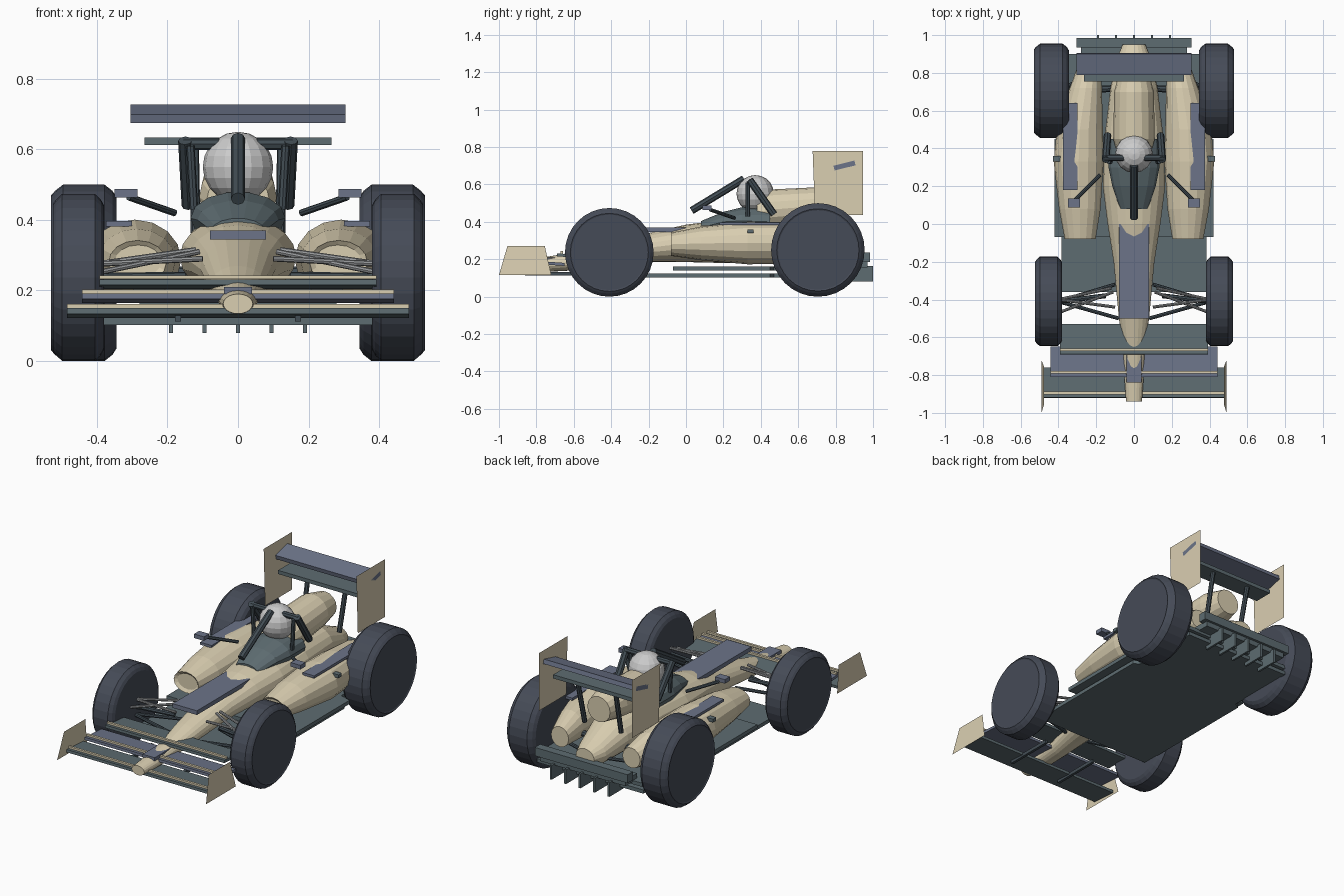
import bpy, bmesh
from math import cos, sin, pi, radians
from mathutils import Vector, Matrix

if "Cube" in bpy.data.objects:
    bpy.data.objects.remove(bpy.data.objects["Cube"])


def mat(name, col):
    m = bpy.data.materials.new(name)
    m.diffuse_color = (*col, 1)
    m.use_nodes = True
    m.node_tree.nodes["Principled BSDF"].inputs["Base Color"].default_value = m.diffuse_color
    return m


CREAM = mat("cream", (0.70, 0.62, 0.44))
SLATE = mat("slate", (0.11, 0.15, 0.165))
BLUE = mat("blue_grey", (0.15, 0.175, 0.25))
DARK = mat("dark_slate", (0.055, 0.075, 0.09))
TYRE = mat("tyre", (0.06, 0.07, 0.095))
METAL = mat("metal", (0.3, 0.31, 0.32))
WHITE = mat("white", (0.9, 0.9, 0.9))


def finish(name, bm, material):
    bmesh.ops.recalc_face_normals(bm, faces=bm.faces)
    me = bpy.data.meshes.new(name)
    bm.to_mesh(me)
    bm.free()
    me.materials.append(material)
    ob = bpy.data.objects.new(name, me)
    bpy.context.collection.objects.link(ob)
    return ob


def box(name, x0, x1, y0, y1, z0, z1, material, tilt=0):
    bm = bmesh.new()
    bmesh.ops.create_cube(bm, size=1)
    c = Vector(((x0 + x1) / 2, (y0 + y1) / 2, (z0 + z1) / 2))
    m = (Matrix.Translation(c) @ Matrix.Rotation(radians(tilt), 4, 'X')
         @ Matrix.Diagonal((x1 - x0, y1 - y0, z1 - z0, 1)))
    bm.transform(m)
    return finish(name, bm, material)


def loft(name, rings, material, sides=16, along_x=False):
    """Elliptical rings (position, centre a, centre z, radius a, radius z)."""
    bm = bmesh.new()
    loops = []
    for p, a, z, ra, rz in rings:
        loop = []
        for i in range(sides):
            t = 2 * pi * i / sides
            u, w = a + ra * cos(t), z + rz * sin(t)
            loop.append(bm.verts.new((p, u, w) if along_x else (u, p, w)))
        loops.append(loop)
    for A, B in zip(loops, loops[1:]):
        for i in range(sides):
            j = (i + 1) % sides
            bm.faces.new((A[i], A[j], B[j], B[i]))
    bm.faces.new(loops[0])
    bm.faces.new(loops[-1])
    return finish(name, bm, material)


def rod(name, p, q, r, material, sides=8):
    p, q = Vector(p), Vector(q)
    d = q - p
    bm = bmesh.new()
    bmesh.ops.create_cone(bm, cap_ends=True, segments=sides, radius1=r, radius2=r, depth=d.length)
    bm.transform(Matrix.Translation((p + q) / 2) @ d.to_track_quat('Z', 'Y').to_matrix().to_4x4())
    return finish(name, bm, material)


def sheet(name, pts, material, height=0):
    bm = bmesh.new()
    f = bm.faces.new([bm.verts.new(p) for p in pts])
    if height:
        ext = bmesh.ops.extrude_face_region(bm, geom=[f])["geom"]
        bmesh.ops.translate(bm, vec=(0, 0, height), verts=[v for v in ext if isinstance(v, bmesh.types.BMVert)])
    return finish(name, bm, material)


# Central body from nose tip to gearbox
loft("body_tub", [(-.94, 0, .162, .042, .028), (-.8, 0, .168, .052, .036), (-.65, 0, .183, .06, .046),
                  (-.5, 0, .212, .08, .058), (-.2, 0, .262, .108, .078), (0, 0, .285, .14, .1),
                  (.2, 0, .295, .165, .115), (.45, 0, .3, .157, .12), (.72, 0, .29, .125, .11),
                  (.88, 0, .25, .09, .075), (.95, 0, .245, .06, .05)], CREAM, 20)
# Engine cover
loft("engine_cover", [(.38, 0, .45, .09, .085), (.45, 0, .465, .11, .108), (.7, 0, .485, .105, .1),
                      (.82, 0, .48, .075, .075)], CREAM)
# Cockpit surround
loft("cockpit_surround", [(.08, 0, .37, .075, .035), (.2, 0, .4, .115, .055), (.3, 0, .405, .135, .075),
                          (.45, 0, .4, .13, .08)], SLATE, 14)
# Nose panels
box("nose_top_panel", -.08, .08, -.5, 0, .345, .37, BLUE)
box("nose_tip_panel", -.04, .04, -.84, -.69, .19, .21, BLUE)

# Helmet
bm = bmesh.new()
bmesh.ops.create_uvsphere(bm, u_segments=16, v_segments=10, radius=.1)
bm.transform(Matrix.Translation((0, .37, .55)))
finish("helmet", bm, WHITE)

# Cockpit protection frame
rod("frame_front_strut", (0, .03, .46), (0, .31, .63), .02, DARK)
rod("frame_crossbar", (-.155, .35, .615), (.155, .35, .615), .017, DARK)

# Floor plates: wide between the wheels, narrower at the rear
for name, w, y0, z in (("lower_floor", .385, -.36, .102), ("upper_floor", .42, -.07, .14)):
    half = [(w, y0), (w, .45), (.35, .47), (.35, .9)]
    pts = half + [(-x, y) for x, y in reversed(half)]
    sheet(name, [(x, y, z) for x, y in pts], SLATE, .022)

# Rear diffuser
box("diffuser_bar", -.305, .305, .935, .985, .185, .235, SLATE)
box("diffuser_plate", -.28, .28, .86, .97, .155, .19, SLATE)
for i in range(5):
    x = (i - 2) * .095
    box("diffuser_fin", x - .006, x + .006, .86, 1, .08, .165, SLATE)

# Rear wing
box("rear_wing_main", -.305, .305, .79, .905, .688, .714, BLUE, 14)
box("rear_wing_lower", -.265, .265, .755, .87, .612, .634, SLATE)

# Front wing: three stepped elements with cream strips
for i, (w, y, z, m) in enumerate(((.485, -.92, .128, SLATE), (.443, -.81, .17, BLUE), (.393, -.69, .21, SLATE))):
    box("front_wing_element", -w, w, y, y + .16, z, z + .016, m, -4)
    box("front_wing_strip", -w, w, y + .018, y + .032, z + .022, z + .033, CREAM)

# Mirrored parts
for s in (-1, 1):
    def P(x, y, z):
        return (s * x, y, z)

    def mbox(name, x0, x1, *rest):
        lo, hi = sorted((s * x0, s * x1))
        return box(name, lo, hi, *rest)

    # Sidepods with inset intake and top strip
    loft("sidepod", [(-.07, s * .283, .283, .066, .046), (-.08, s * .285, .28, .082, .062),
                     (.08, s * .287, .285, .11, .09), (.33, s * .293, .287, .132, .114),
                     (.5, s * .287, .287, .122, .112), (.72, s * .255, .28, .085, .09),
                     (.85, s * .235, .265, .058, .06)], CREAM)
    mbox("sidepod_strip", .3, .375, .18, .64, .382, .397, BLUE)
    mbox("sidepod_tab", .36, .43, .33, .36, .34, .36, SLATE)

    # Wheels
    for name, x0, x1, y, r in (("front_wheel", .38, .525, -.41, .237), ("rear_wheel", .345, .53, .705, .25)):
        prof = ((0, .86), (.06, .93), (.18, 1), (.82, 1), (.94, .93), (1, .88), (.98, .85))
        loft(name, [(s * (x0 + t * (x1 - x0)), y, r, k * r, k * r) for t, k in prof], TYRE, 32, True)

    # Front suspension
    for name, a, b, r, m in (("upper_arm", (.12, -.34, .315), (.4, -.4, .275), .008, METAL),
                             ("upper_arm", (.1, -.44, .29), (.4, -.4, .275), .008, METAL),
                             ("push_rod", (.11, -.36, .31), (.4, -.47, .25), .008, METAL),
                             ("lower_arm", (.1, -.32, .2), (.4, -.41, .19), .01, DARK),
                             ("lower_arm", (.08, -.5, .19), (.4, -.41, .19), .01, DARK),
                             ("front_axle", (.15, -.38, .24), (.4, -.41, .237), .013, DARK)):
        rod(name, P(*a), P(*b), r, m)
    # Rear suspension
    rod("rear_axle", P(.05, .72, .25), P(.38, .705, .25), .018, DARK)
    rod("rear_arm", P(.07, .85, .22), P(.38, .72, .2), .01, DARK)

    # Mirrors
    rod("mirror_arm", P(.18, .26, .42), P(.31, .13, .465), .01, DARK)
    mbox("mirror", .285, .35, .087, .135, .464, .488, BLUE)

    # Cockpit frame side legs
    rod("frame_leg", P(.15, .34, .625), P(.14, .47, .44), .02, DARK)
    rod("frame_brace", P(.135, .33, .61), P(.125, .33, .43), .012, DARK)

    # Rear wing posts and endplate
    rod("rear_wing_post", P(.12, .78, .36), P(.125, .84, .62), .014, DARK)
    sheet("rear_endplate", [P(.305, .69, .437), P(.305, .945, .437), P(.305, .945, .78), P(.305, .677, .78)], CREAM)

    # Front wing endplate and pylon
    sheet("front_endplate", [P(.49, -1, .115), P(.49, -.72, .115), P(.476, -.755, .27), P(.476, -.955, .27)], CREAM)
    mbox("front_wing_pylon", .162, .178, -.86, -.56, .112, .132, DARK)
